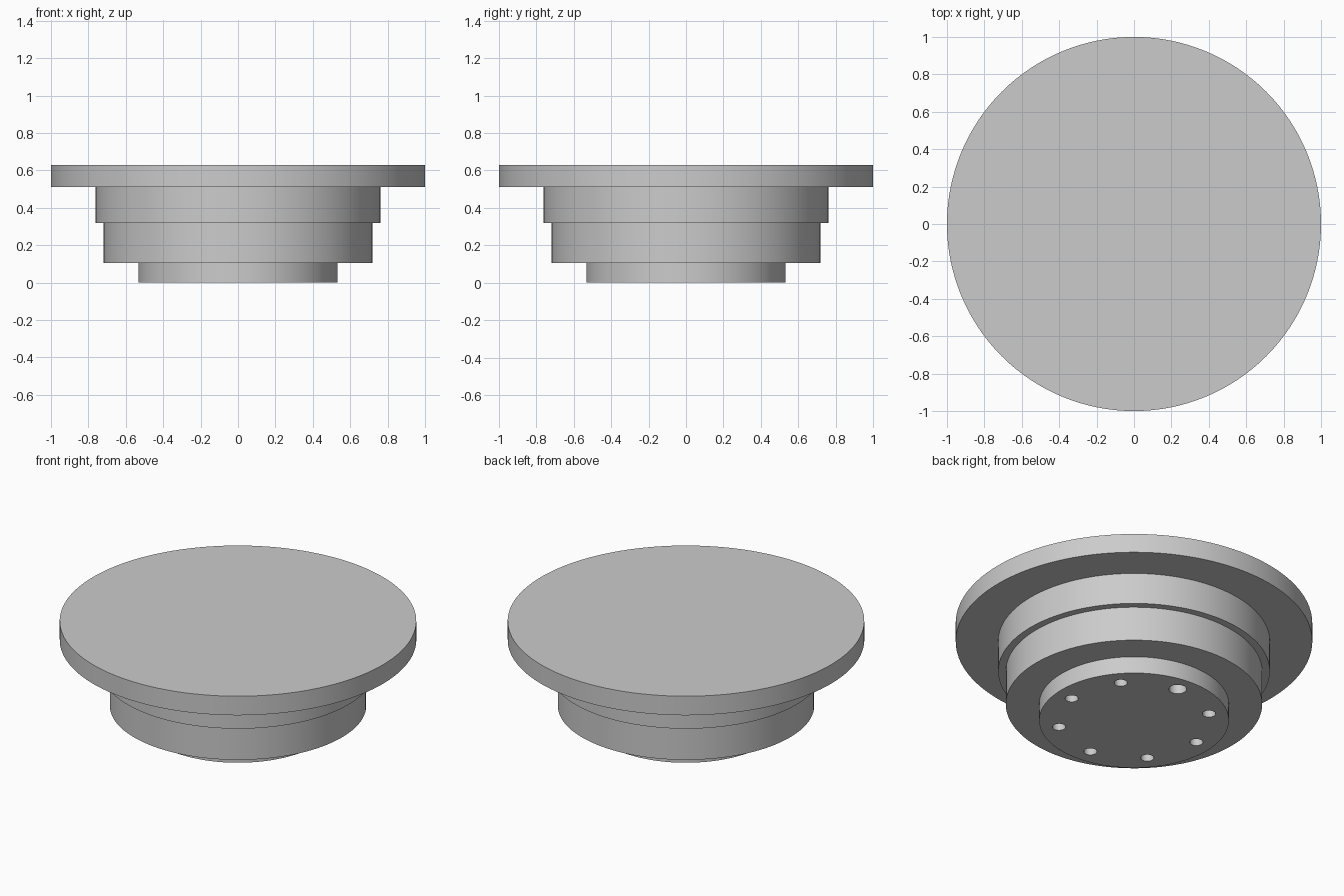
import bpy, bmesh, math

if "Cube" in bpy.data.objects:
    bpy.data.objects.remove(bpy.data.objects["Cube"], do_unlink=True)

# Single grey finish
grey = bpy.data.materials.new("plain grey")
grey.use_nodes = True
colour = (0.6, 0.6, 0.6, 1)
grey.diffuse_color = colour
grey.node_tree.nodes["Principled BSDF"].inputs["Base Color"].default_value = colour


def lathe(name, profile, segments):
    """Revolve (radius, z) points about the z axis; the end rings become caps."""
    bm = bmesh.new()
    rings = []
    for r, z in profile:
        angles = [math.tau * i / segments for i in range(segments)]
        rings.append([bm.verts.new((r * math.cos(a), r * math.sin(a), z)) for a in angles])
    for low, high in zip(rings, rings[1:]):
        for i in range(segments):
            j = (i + 1) % segments
            bm.faces.new((low[i], low[j], high[j], high[i]))
    bm.faces.new(rings[0][::-1])
    bm.faces.new(rings[-1])
    bmesh.ops.recalc_face_normals(bm, faces=bm.faces)
    mesh = bpy.data.meshes.new(name)
    bm.to_mesh(mesh)
    bm.free()
    mesh.materials.append(grey)
    obj = bpy.data.objects.new(name, mesh)
    bpy.context.collection.objects.link(obj)
    return obj


# Stepped body: mounting boss, lower hub, upper hub, wide flange
steps = [(0.532, 0.0, 0.105), (0.719, 0.105, 0.318),
         (0.762, 0.318, 0.512), (1.0, 0.512, 0.63)]
body = lathe("stepped_flange", [(r, z) for r, *span in steps for z in span], 128)
bpy.context.view_layer.objects.active = body

# Ring of blind holes in the underside, the first one larger
hole_count, ring_radius, depth = 8, 0.427, 0.105
for k in range(hole_count):
    radius = 0.05 if k == 0 else 0.037
    cutter = lathe("hole_cutter", [(radius, -0.05), (radius, depth)], 32)
    a = math.radians(85) + math.tau * k / hole_count
    cutter.location = (ring_radius * math.cos(a), ring_radius * math.sin(a), 0)
    cutter.hide_render = True
    cut = body.modifiers.new("hole", "BOOLEAN")
    cut.operation = "DIFFERENCE"
    cut.solver = "EXACT"
    cut.object = cutter
    bpy.context.view_layer.update()
    bpy.ops.object.modifier_apply(modifier=cut.name)
    bpy.data.objects.remove(cutter, do_unlink=True)

# Smooth round walls with crisp rims
bpy.ops.object.select_all(action="DESELECT")
body.select_set(True)
bpy.ops.object.shade_smooth_by_angle(angle=math.radians(30))
